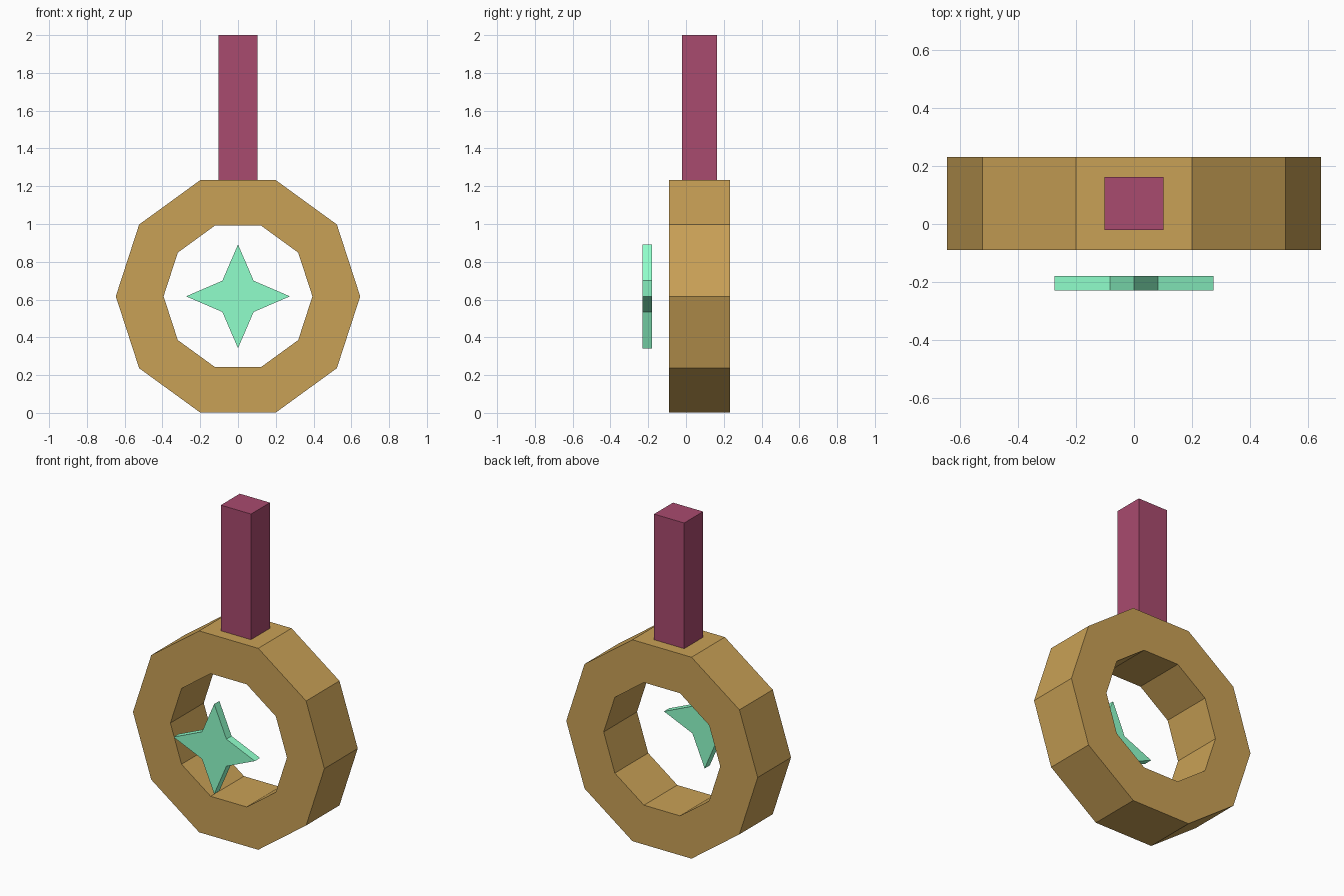
import bpy, bmesh
from math import cos, sin, pi

if "Cube" in bpy.data.objects:
    bpy.data.objects.remove(bpy.data.objects["Cube"])

CZ = 0.617  # height of the ring centre


def material(name, rgb):
    mat = bpy.data.materials.new(name)
    mat.diffuse_color = (*rgb, 1)
    mat.use_nodes = True
    mat.node_tree.nodes["Principled BSDF"].inputs["Base Color"].default_value = mat.diffuse_color
    return mat


def circle(n, radii):
    """n points around the ring centre (x, z), cycling through radii."""
    return [(radii[i % len(radii)] * cos(2 * pi * i / n),
             CZ + radii[i % len(radii)] * sin(2 * pi * i / n)) for i in range(n)]


def make_object(name, bm, mat):
    bmesh.ops.recalc_face_normals(bm, faces=bm.faces)
    mesh = bpy.data.meshes.new(name)
    bm.to_mesh(mesh)
    bm.free()
    mesh.materials.append(mat)
    obj = bpy.data.objects.new(name, mesh)
    bpy.context.collection.objects.link(obj)
    return obj


def prism(name, outline, y0, y1, mat):
    """Extrude an (x, z) outline along y."""
    bm = bmesh.new()
    face = bm.faces.new([bm.verts.new((x, y0, z)) for x, z in outline])
    ext = bmesh.ops.extrude_face_region(bm, geom=[face], use_keep_orig=True)
    verts = [g for g in ext["geom"] if isinstance(g, bmesh.types.BMVert)]
    bmesh.ops.translate(bm, verts=verts, vec=(0, y1 - y0, 0))
    return make_object(name, bm, mat)


def ring(name, outer, inner, y0, y1, mat):
    """Rectangular cross-section swept through matching outlines."""
    bm = bmesh.new()
    loops = [[bm.verts.new((x, y, z)) for x, z in pts]
             for pts, y in ((outer, y0), (outer, y1), (inner, y1), (inner, y0))]
    n = len(outer)
    for k in range(4):
        a, b = loops[k], loops[(k + 1) % 4]
        for i in range(n):
            j = (i + 1) % n
            bm.faces.new((a[i], a[j], b[j], b[i]))
    return make_object(name, bm, mat)


# Ten-sided ring
ring("ring", circle(10, [0.647]), circle(10, [0.394]), -0.09, 0.232,
     material("ochre", (0.584, 0.356, 0.093)))

# Four-pointed star floating in front of the hole
prism("star", circle(8, [0.275, 0.117]), -0.23, -0.18,
      material("mint", (0.28, 1.0, 0.597)))

# Square post on top of the ring
prism("post", [(-0.102, 1.23), (0.102, 1.23), (0.102, 2.0), (-0.102, 2.0)],
      -0.02, 0.163, material("plum", (0.397, 0.069, 0.156)))
